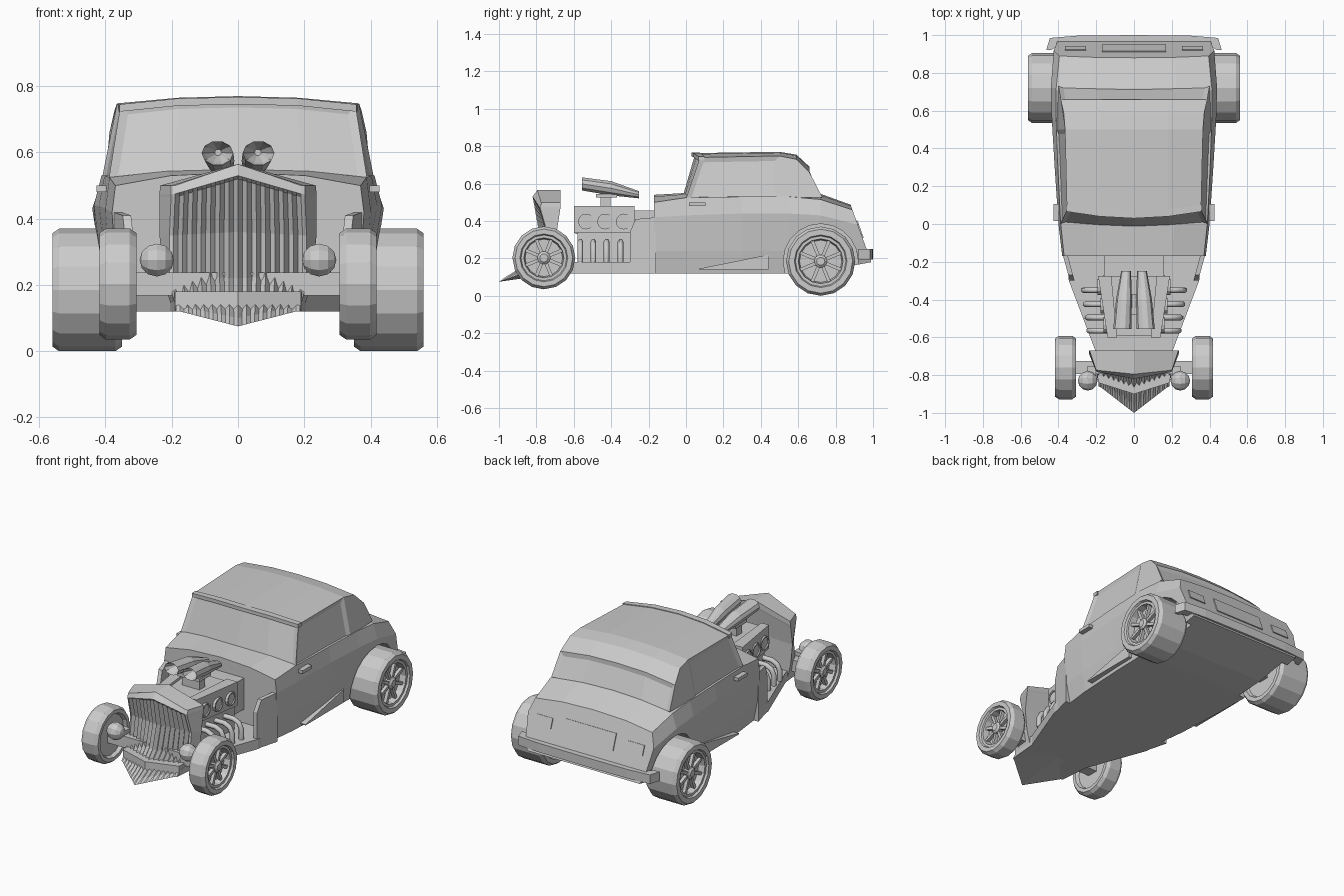
import bpy, bmesh, math
from mathutils import Matrix, Vector

if "Cube" in bpy.data.objects:
    bpy.data.objects.remove(bpy.data.objects["Cube"])

grey = bpy.data.materials.new("plain_grey")
grey.diffuse_color = (0.6, 0.6, 0.6, 1)
grey.use_nodes = True
grey.node_tree.nodes["Principled BSDF"].inputs["Base Color"].default_value = grey.diffuse_color


def make(name, verts, faces, mirror=False):
    bm = bmesh.new()
    for s in ((1, -1) if mirror else (1,)):
        vs = [bm.verts.new((s * v[0], v[1], v[2])) for v in verts]
        for f in faces:
            if mirror and all(abs(verts[i][0]) < 1e-5 for i in f):
                continue  # no inner wall on the mirror plane
            bm.faces.new([vs[i] for i in f])
    bmesh.ops.remove_doubles(bm, verts=bm.verts[:], dist=1e-4)
    bmesh.ops.recalc_face_normals(bm, faces=bm.faces[:])
    me = bpy.data.meshes.new(name)
    bm.to_mesh(me)
    bm.free()
    me.materials.append(grey)
    ob = bpy.data.objects.new(name, me)
    bpy.context.collection.objects.link(ob)
    return ob


def loft(name, rows, mirror=False, caps=True, loop=False):
    n, m = len(rows[0]), len(rows)
    verts = [p for r in rows for p in r]
    faces = []
    for i in range(m if loop else m - 1):
        j = (i + 1) % m
        faces += [(i * n + k, i * n + k + 1, j * n + k + 1, j * n + k) for k in range(n - 1)]
    if caps:
        faces += [tuple(range(n)), tuple(range((m - 1) * n, m * n))]
    return make(name, verts, faces, mirror)


def prism(name, outline, z0, z1, mirror=True):
    rows = [[(x, y, z) for x, y in outline + outline[:1]] for z in (z0, z1)]
    n = len(outline)
    verts = [p for r in rows for p in r[:n]]
    faces = [(k, (k + 1) % n, n + (k + 1) % n, n + k) for k in range(n)]
    return make(name, verts, faces + [tuple(range(n)), tuple(range(n, 2 * n))], mirror)


def box(name, c, s, rx=0, mirror=False):
    R = Matrix.Rotation(rx, 3, 'X')
    v = [Vector(c) + R @ Vector((a * s[0] / 2, b * s[1] / 2, d * s[2] / 2))
         for a in (-1, 1) for b in (-1, 1) for d in (-1, 1)]
    f = [(0, 1, 3, 2), (4, 6, 7, 5), (0, 4, 5, 1), (2, 3, 7, 6), (0, 2, 6, 4), (1, 5, 7, 3)]
    return make(name, v, f, mirror)


def lathe(name, prof, y, z, n=16, mirror=True):
    """profile of (radius, x) spun about the x axis"""
    rows = [[(x, y + r * math.cos(2 * math.pi * i / n), z + r * math.sin(2 * math.pi * i / n))
             for r, x in prof] for i in range(n)]
    return loft(name, rows, mirror, caps=False, loop=True)


# main body: cross-sections along y
stations = [(-.17, .345, .12, .37, .38, .42, .37, .50, .54),
            (0, .365, .12, .385, .40, .43, .388, .525, .55),
            (.30, .38, .12, .40, .42, .44, .403, .53, .55),
            (.55, .385, .12, .41, .435, .44, .412, .53, .55),
            (.72, .385, .13, .41, .44, .43, .412, .515, .545),
            (.88, .38, .18, .405, .425, .38, .395, .46, .487)]
rows = []
for i, (y, xb, zb, xl, xm, zm, xs, zs, zc) in enumerate(stations):
    p = [(0, zb), (xb, zb), (xl, .24), (xm, zm), (xs, zs), (xs * .55, zs + (zc - zs) * .75), (0, zc)]
    last = i == len(stations) - 1
    rows.append([(x, .88 + (.487 - z) * .36 if last else y, z) for x, z in p])
body = loft("body", rows, True)

# rear wheel arches
arch = lathe("arch_cutter", [(0, .34), (.2, .34), (.2, .7), (0, .7)], .72, .185, 20)
arch.hide_render = True
arch.hide_viewport = True
cut = body.modifiers.new("arches", 'BOOLEAN')
cut.object = arch
cut.operation = 'DIFFERENCE'
cut.solver = 'EXACT'

# cabin with inset windows
edge = [(.355, .075, .74), (.365, .5, .748), (.372, .59, .73), (.388, .66, .66), (.40, .73, .525)]
mid = [(.18, .05, .758), (.18, .5, .765), (.18, .59, .75), (.19, .66, .685), (.2, .725, .545)]
cen = [(0, .04, .763), (0, .5, .77), (0, .59, .755), (0, .66, .69), (0, .72, .55)]
base = [(.39, .0, .52), (.41, .5, .525), (.2, -.015, .54), (0, -.025, .54)]
V = edge + mid + cen + base
F = [(a + i, a + i + 1, a + i + 6, a + i + 5) for a in (0, 5) for i in range(4)]
F += [(15, 17, 5, 0), (17, 18, 10, 5), (15, 16, 1, 0), (16, 4, 3, 2, 1)]
cabin = make("cabin", V, F, True)
bm = bmesh.new()
bm.from_mesh(cabin.data)
bm.normal_update()
ctr = {f: f.calc_center_median() for f in bm.faces}
panes = [[f for f in ctr if f.normal.y < -.5],
         [f for f in ctr if f.normal.x > .8 and ctr[f].y < .4],
         [f for f in ctr if f.normal.x < -.8 and ctr[f].y < .4],
         [f for f in ctr if f.normal.y > .4 and ctr[f].y > .64]]
for p in panes:
    bmesh.ops.inset_region(bm, faces=p, thickness=.025, depth=-.01, use_even_offset=True)
bm.to_mesh(cabin.data)
bm.free()

# roof visor above the windscreen
loft("visor", [[(0, .03, z), (.18, .04, z - .004), (.358, .066, z - .022), (.36, .1, z - .022),
                (.18, .08, z - .004), (0, .07, z)] for z in (.745, .767)], True)

# chassis floor, front flanges of the body, step behind the engine
prism("chassis", [(0, -.9), (.19, -.84), (.205, -.67), (.345, -.30), (.36, -.16), (0, -.16)], .12, .18)
flange = [(-.30, .12), (-.30, .34), (-.27, .41), (-.16, .42)]
loft("side_flange", [[(.375 + (y + .17) * .27 - d, y, z) for y, z in flange + [(-.16, .12), (-.30, .12)]]
                     for d in (0, .025)], True)
box("engine_step", (0, -.225, .36), (.32, .12, .19))

# grille with zigzag slats, frame and shell
grille = [(.565, -.795, .19, -.775, .50, .235, -.67, .50, 0),
          (.53, -.82, .19, -.785, .475, .237, -.67, .475, 0),
          (.52, -.818, .19, -.783, .465, .237, -.672, .465, 1),
          (.36, -.79, .195, -.75, .35, .237, -.69, .35, 1),
          (.22, -.83, .195, -.765, .23, .225, -.69, .23, 1),
          (.14, -.90, .185, -.81, .165, .21, -.69, .165, 1),
          (.10, -.965, .175, -.85, .135, .2, -.69, .135, 1),
          (.075, -1.0, .175, -.865, .12, .2, -.69, .12, 0)]
rows = []
for zc, yc, xe, ye, ze, xo, yo, zo, zig in grille:
    r = [(xe * u, yc + (ye - yc) * u + (.022 * zig if k % 2 else 0), zc + (ze - zc) * u)
         for k in range(15) for u in [k / 14]]
    rows.append(r + [(xe + .012, ye + .005, ze), (xo, yo, zo), (0, yo, zc if zc > .15 else .12)])
loft("grille_shell", rows, True)

# engine
prism("engine_block", [(0, -.58), (.125, -.58), (.165, -.27), (0, -.27)], .17, .34)
prism("valve_covers", [(.09, -.60), (.14, -.60), (.19, -.275), (.12, -.275)], .335, .48)
prism("engine_top", [(0, -.59), (.1, -.59), (.13, -.275), (0, -.275)], .33, .465)
box("carburettor", (0, -.43, .50), (.12, .055, .1))
box("carburettor_flange", (0, -.425, .535), (.15, .11, .02))
for i, y in enumerate((-.535, -.433, -.333)):
    x = .148 + (y + .535) * .15
    lathe("cylinder_cap_%d" % i, [(0, x - .02), (.042, x - .02), (.042, x + .014), (.034, x + .014),
                                  (.034, x + .006), (0, x + .006)], y, .397, 12)
# exhaust stubs
for i, y in enumerate((-.565, -.495, -.425, -.35)):
    for s in (-1, 1):
        cu = bpy.data.curves.new("exhaust_pipe", 'CURVE')
        cu.dimensions = '3D'
        cu.bevel_depth = .015
        cu.bevel_resolution = 1
        cu.use_fill_caps = True
        sp = cu.splines.new('POLY')
        dx = .03 * i / 3
        pts = [(.12, .29), (.185, .29), (.22, .275), (.238, .24), (.238, .18)]
        sp.points.add(len(pts) - 1)
        for q, (x, z) in zip(sp.points, pts):
            q.co = (s * (x + dx), y, z, 1)
        cu.materials.append(grey)
        bpy.context.collection.objects.link(bpy.data.objects.new("exhaust_pipe_%d" % i, cu))

# intake trumpets
rings = [(-.49, .060, .60, .01, .01), (-.535, .062, .598, .038, .03), (-.555, .062, .598, .048, .037),
         (-.40, .053, .575, .042, .04), (-.25, .042, .54, .026, .02)]
loft("intake", [[(x + a * math.cos(t * math.pi / 5), y, z + b * math.sin(t * math.pi / 5))
                 for t in range(11)] for y, x, z, a, b in rings], True)

# wheels: tyre with dished rim, spokes and hub
for nm, y, z, r, x0, x1, rim in (("rear", .72, .185, .185, .35, .56, .135),
                                 ("front", -.76, .203, .168, .307, .418, .122)):
    lathe(nm + "_tyre", [(0, x0 + .02), (rim, x0 + .02), (rim + .01, x0), (r - .014, x0), (r, x0 + .02),
                         (r, x1 - .02), (r - .014, x1), (rim + .006, x1), (rim, x1 - .012),
                         (rim - .015, x1 - .012), (rim - .022, x1 - .05), (0, x1 - .05)], y, z)
    lathe(nm + "_hub", [(0, x0), (.035, x0), (.035, x1 - .02), (.022, x1 - .01), (0, x1 - .01)], y, z, 10)
    for k in range(8):
        a = k * math.pi / 4 + math.pi / 8
        h = rim / 2
        box("%s_spoke_%d" % (nm, k), (x1 - .035, y - h * math.sin(a), z + h * math.cos(a)),
            (.02, .018, rim - .01), a, True)
    box(nm + "_axle", (0, y, z), (2 * x0 + .04, .07, .07))

# headlights
n = 6
lathe("headlight", [(.052 * math.sin(math.pi * k / n), .245 - .052 * math.cos(math.pi * k / n))
                    for k in range(n + 1)], -.83, .275, 10)
box("headlight_bracket", (.225, -.79, .265), (.05, .07, .025), 0, True)

# rear bumper, lights and plate panel on the sloped tail
prism("rear_bumper", [(0, .93), (0, 1.0), (.3, .997), (.445, .985), (.465, .92), (.44, .92), (.41, .94)],
      .195, .25)
tilt = math.atan(.36)
for nm, x, z, w, h, mir in (("plate_panel", 0, .355, .34, .1, False), ("tail_light", .31, .355, .11, .06, True)):
    box(nm, (x, .88 + (.487 - z) * .36, z), (w, .012, h), tilt, mir)

# door handles and side wedge vents
box("door_handle", (.412, .06, .49), (.03, .09, .02), 0, True)
loft("side_vent", [[(x, .07, .14), (x, .44, .14), (x, .44, .22), (x, .07, .145), (x, .07, .14)]
                   for x in (.36, .408)], True)
